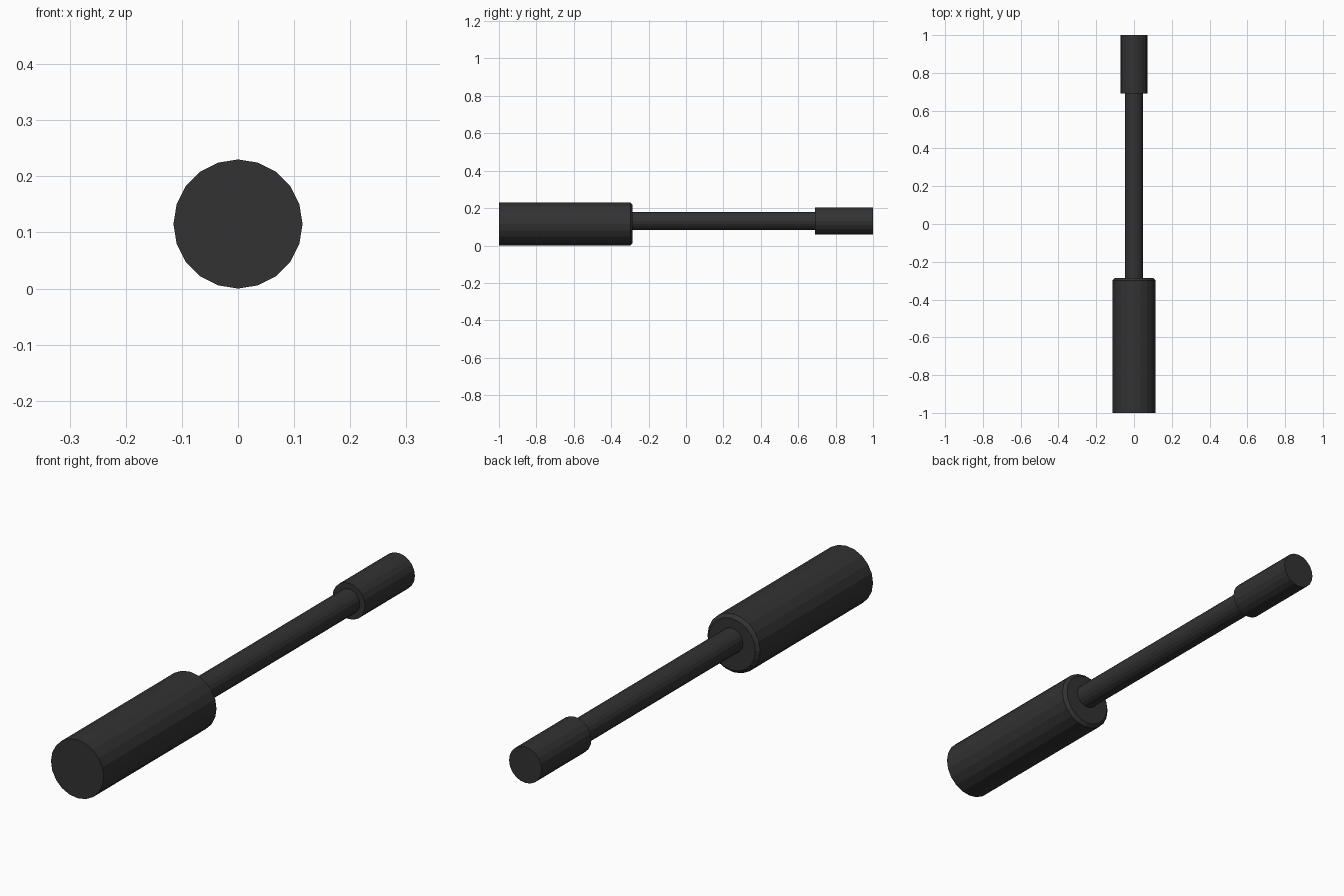
import bpy, bmesh, math

if "Cube" in bpy.data.objects:
    bpy.data.objects.remove(bpy.data.objects["Cube"])

dark = bpy.data.materials.new("dark_grey")
dark.diffuse_color = (0.032, 0.032, 0.032, 1)
dark.use_nodes = True
dark.node_tree.nodes["Principled BSDF"].inputs["Base Color"].default_value = dark.diffuse_color

SIDES = 20


def lathe_y(name, profile, z):
    """Closed round part along y from (y, radius) pairs."""
    bm = bmesh.new()
    rings = []
    for y, r in profile:
        ring = []
        for i in range(SIDES):
            a = 2 * math.pi * i / SIDES
            ring.append(bm.verts.new((r * math.sin(a), y, z + r * math.cos(a))))
        rings.append(ring)
    for a, b in zip(rings, rings[1:]):
        for i in range(SIDES):
            j = (i + 1) % SIDES
            bm.faces.new((a[i], a[j], b[j], b[i]))
    bm.faces.new(rings[0])
    bm.faces.new(rings[-1])
    bmesh.ops.recalc_face_normals(bm, faces=bm.faces)
    mesh = bpy.data.meshes.new(name)
    bm.to_mesh(mesh)
    bm.free()
    mesh.materials.append(dark)
    obj = bpy.data.objects.new(name, mesh)
    bpy.context.collection.objects.link(obj)
    return obj


# Thick grip with a chamfered shoulder
lathe_y("handle", [(-1.0, 0.115), (-0.298, 0.115), (-0.286, 0.102)], 0.115)

# Thin rod, slightly above the grip axis
lathe_y("shaft", [(-0.30, 0.048), (0.70, 0.048)], 0.131)

# Wider tip
lathe_y("socket", [(0.69, 0.071), (1.0, 0.071)], 0.131)
